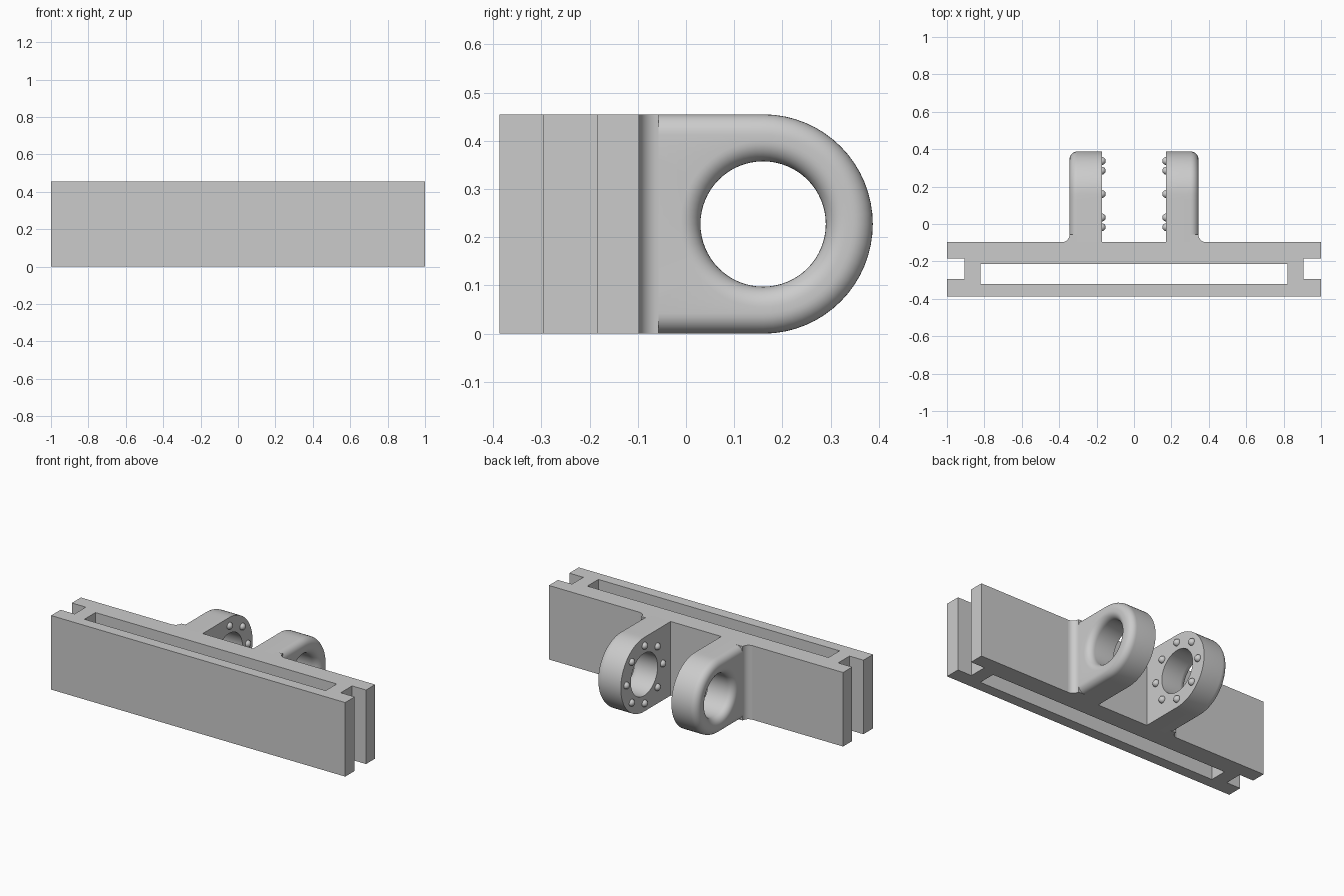
import bpy, bmesh
from math import sin, cos, pi, radians
from mathutils import Matrix, Vector

cube = bpy.data.objects.get("Cube")
if cube:
    bpy.data.objects.remove(cube, do_unlink=True)

GREY = (0.6, 0.6, 0.6, 1)
mat = bpy.data.materials.new("light grey")
mat.use_nodes = True
mat.diffuse_color = GREY
mat.node_tree.nodes["Principled BSDF"].inputs["Base Color"].default_value = GREY

H = 0.455                  # height of everything
BACK = -0.097              # rear face of the rail
CY, CZ, R = 0.16, H / 2, H / 2   # lug eye centre and outer radius
HOLE = 0.13
INNER, OUTER = 0.172, 0.345      # lug side faces
ROUND = 0.042


def finish(bm, name, smooth=False):
    bmesh.ops.recalc_face_normals(bm, faces=bm.faces)
    mesh = bpy.data.meshes.new(name)
    bm.to_mesh(mesh)
    bm.free()
    obj = bpy.data.objects.new(name, mesh)
    bpy.context.collection.objects.link(obj)
    mesh.materials.append(mat)
    if smooth:
        bpy.ops.object.select_all(action='DESELECT')
        obj.select_set(True)
        bpy.context.view_layer.objects.active = obj
        bpy.ops.object.shade_smooth_by_angle(angle=radians(35))
    return obj


def build_rail():
    """Slotted rail: plan cells kept or left open, then extruded upward."""
    bm = bmesh.new()
    xs = [-1, -0.905, -0.82, 0.82, 0.905, 1]
    ys = [-0.387, -0.32, -0.295, -0.213, -0.185, BACK]
    for i in range(5):
        for j in range(5):
            window = i == 2 and j in (1, 2)
            groove = i in (0, 4) and j in (2, 3)
            if not (window or groove):
                corners = [(i, j), (i + 1, j), (i + 1, j + 1), (i, j + 1)]
                bm.faces.new([bm.verts.new((xs[a], ys[b], 0)) for a, b in corners])
    bmesh.ops.remove_doubles(bm, verts=bm.verts, dist=0.001)
    up = bmesh.ops.extrude_face_region(bm, geom=bm.faces[:], use_keep_orig=True)
    top = [v for v in up["geom"] if isinstance(v, bmesh.types.BMVert)]
    bmesh.ops.translate(bm, verts=top, vec=(0, 0, H))
    finish(bm, "slotted_rail")


ARC, EDGE, BASE = 32, 9, 14


def d_outline(d):
    """D-shaped outline inset by d, in (y, z)."""
    r, y0 = R - d, BACK - 0.005
    pts = [(CY + r * cos(a), CZ + r * sin(a))
           for a in (pi * k / ARC - pi / 2 for k in range(ARC))]
    corners = [(CY, CZ + r), (y0, CZ + r), (y0, CZ - r), (CY, CZ - r)]
    for n, p, q in zip((EDGE, BASE, EDGE), corners, corners[1:]):
        pts += [tuple(Vector(p).lerp(Vector(q), k / n)) for k in range(n)]
    return pts


def circle(r):
    n = ARC * 2
    return [(CY + r * cos(a), CZ + r * sin(a))
            for a in (2 * pi * k / n - pi / 2 for k in range(n))]


def build_lug(side, label):
    bm = bmesh.new()
    # Rounding steps as (x, inset) pairs from the side wall to the outer face
    steps = [(OUTER - ROUND * (1 - sin(t)), ROUND * (1 - cos(t)))
             for t in (pi / 2 * k / 8 for k in range(9))]
    loops = [(INNER, d_outline(0))] + [(x, d_outline(d)) for x, d in steps]
    loops += [(x, circle(HOLE + d)) for x, d in reversed(steps)]
    loops.append((INNER, circle(HOLE)))
    rings = [[bm.verts.new((side * x, y, z)) for y, z in pts] for x, pts in loops]
    n = ARC * 2
    for a, b in zip(rings, rings[1:] + rings[:1]):
        for k in range(n):
            m = (k + 1) % n
            bm.faces.new((a[k], a[m], b[m], b[k]))
    finish(bm, label + "_lug", True)

    # Concave fillet where the outer face meets the rail
    bm = bmesh.new()
    f = 0.04
    prof = [(OUTER + f - f * cos(t), BACK + f - f * sin(t))
            for t in (pi / 2 * k / 8 for k in range(9))]
    inside = OUTER - ROUND
    prof += [(OUTER + f, BACK - 0.003), (inside, BACK - 0.003), (inside, BACK + f)]
    face = bm.faces.new([bm.verts.new((side * x, y, 0)) for x, y in prof])
    up = bmesh.ops.extrude_face_region(bm, geom=[face], use_keep_orig=True)
    bmesh.ops.translate(bm, vec=(0, 0, H),
                        verts=[v for v in up["geom"] if isinstance(v, bmesh.types.BMVert)])
    finish(bm, label + "_fillet", True)

    # Ring of locating beads on the inner face
    bm = bmesh.new()
    for k in range(8):
        a = k * pi / 4
        pos = (side * INNER, CY + 0.177 * cos(a), CZ + 0.177 * sin(a))
        bmesh.ops.create_uvsphere(bm, u_segments=20, v_segments=12, radius=0.021,
                                  matrix=Matrix.Translation(pos))
    finish(bm, label + "_beads", True)


build_rail()
build_lug(1, "left")
build_lug(-1, "right")
